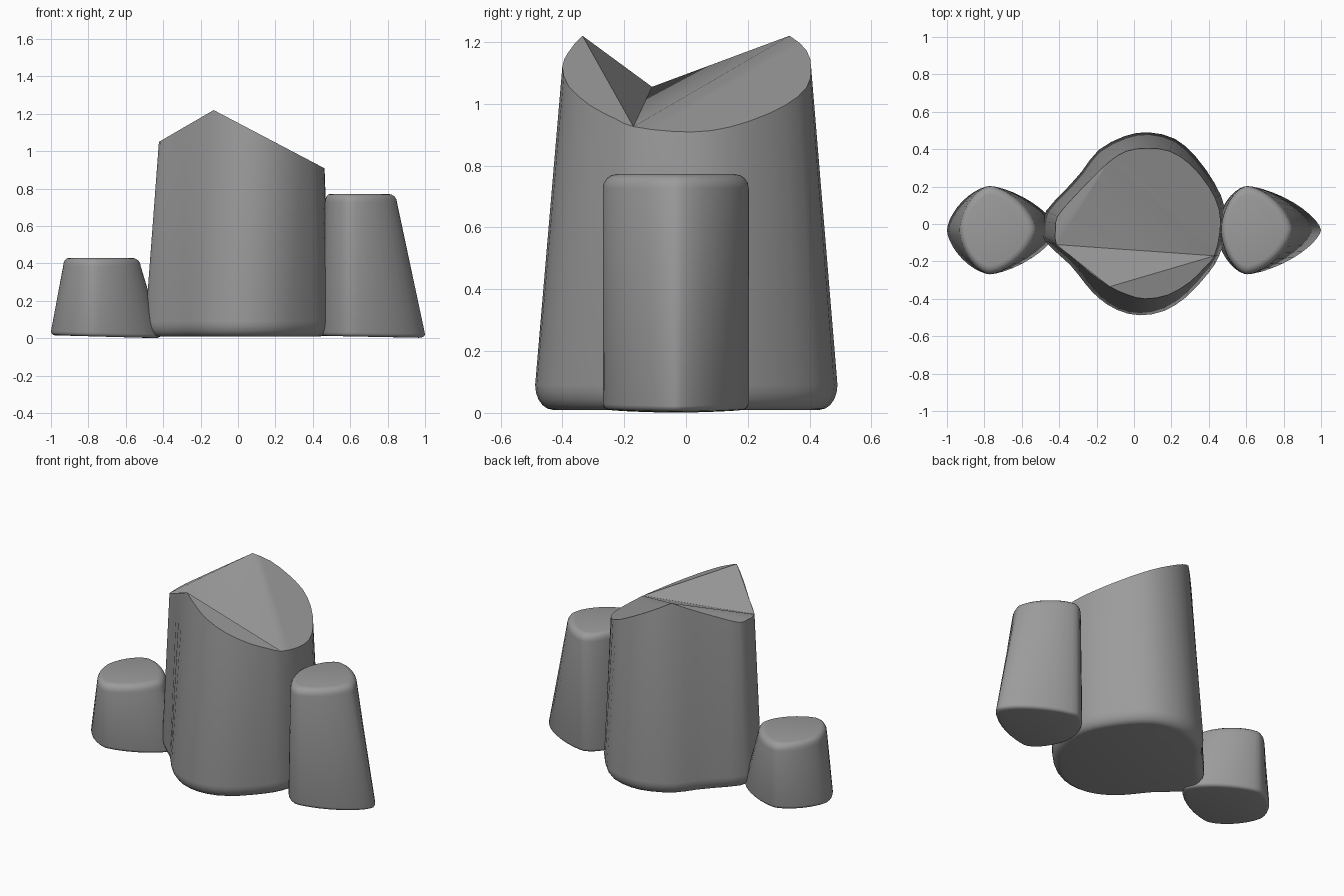
import bpy
from math import sin, cos, pi, copysign

if "Cube" in bpy.data.objects:
    bpy.data.objects.remove(bpy.data.objects["Cube"])

STONE = bpy.data.materials.new("dark_stone")
STONE.diffuse_color = (.33, .33, .33, 1)
STONE.use_nodes = True
STONE.node_tree.nodes["Principled BSDF"].inputs["Base Color"].default_value = STONE.diffuse_color


def make(name, rings, cap_faces=None):
    """Loft closed counter-clockwise rings from bottom to top and cap them."""
    n = len(rings[0])
    verts = [p for r in rings for p in r]
    faces = [tuple(reversed(range(n)))]
    for k in range(len(rings) - 1):
        for i in range(n):
            j = (i + 1) % n
            faces.append((k*n + i, k*n + j, k*n + n + j, k*n + n + i))
    top = (len(rings) - 1) * n
    for f in cap_faces or [range(n)]:
        faces.append(tuple(top + i for i in f))
    mesh = bpy.data.meshes.new(name)
    mesh.from_pydata(verts, [], faces)
    mesh.materials.append(STONE)
    ob = bpy.data.objects.new(name, mesh)
    bpy.context.collection.objects.link(ob)
    bpy.ops.object.select_all(action='DESELECT')
    ob.select_set(True)
    bpy.context.view_layer.objects.active = ob
    bpy.ops.object.shade_smooth_by_angle(angle=pi / 4)


def inset(outline, c, half, d):
    s = 1 - d / half
    return [(c[0] + (x - c[0])*s, c[1] + (y - c[1])*s) for x, y in outline]


def refine(points):
    """Insert a smooth midpoint between each pair of neighbours."""
    n, out = len(points), []
    for i in range(n):
        a, b, c, d = (points[(i + k) % n] for k in (-1, 0, 1, 2))
        out += [b, tuple((9*(q + r) - p - s)/16 for p, q, r, s in zip(a, b, c, d))]
    return out


# Central column: (rim x, y, base x, y), cut by a folded roof
COLUMN = refine([
    (-.415, -.11, -.48, -.09), (-.34, -.17, -.34, -.22), (-.235, -.26, -.26, -.32),
    (-.13, -.335, -.19, -.395), (-.03, -.38, -.09, -.46), (.06, -.40, .03, -.488),
    (.18, -.38, .16, -.465), (.30, -.31, .28, -.39), (.38, -.23, .40, -.26),
    (.43, -.17, .455, -.17), (.46, -.04, .49, -.05), (.455, .08, .485, .09),
    (.40, .20, .43, .22), (.30, .32, .33, .36), (.19, .39, .22, .455),
    (.07, .405, .08, .49), (-.04, .39, -.05, .47), (-.13, .335, -.19, .395),
    (-.23, .24, -.28, .28), (-.33, .135, -.36, .19), (-.41, .04, -.47, .07),
    (-.42, -.03, -.49, -.03)])


def rim_height(x):
    return 1.22 - .525*(x + .13) if x > -.13 else 1.22 + .58*(x + .13)


base = [p[2:] for p in COLUMN]
rings = []
for k in range(6):                      # rounded foot
    t = k/5*pi/2
    rings.append([(x, y, .01 + .08*(1 - cos(t)))
                  for x, y in inset(base, (.03, 0), .47, .055*(1 - sin(t)))])
rings.append([(p[0], p[1], rim_height(p[0])) for p in COLUMN])
# Roof folds: valley from A to B, peaks at P (back) and Q (front)
A, Q, B, P, N = 0, 6, 18, 34, 44
folds = [(A, B, P), (A, Q, B), range(A, Q + 1), range(Q, B + 1),
         range(B, P + 1), list(range(P, N)) + [A]]
make("central_column", rings, folds)


# Side rocks: rounded diamonds of constant depth, tapered in width
def diamond(a, m, b, n=40):
    pts = []
    for i in range(n):
        c, s = cos(2*pi*i/n), sin(2*pi*i/n)
        side = b - m if c > 0 else m - a
        p = min(1 + 1.1*side, 1.35)
        pts.append((m + side*copysign(abs(c)**p, c),
                    -.033 + .236*copysign(abs(s)**p, s)))
    return pts


def side_rock(name, foot, head, m, height, slant):
    lo, hi = diamond(foot[0], m, foot[1]), diamond(head[0], m, head[1])
    r0, r1, out = .02, .045, []
    for k in range(4):
        t = k/3*pi/2
        out.append([(x, y, .01 + slant*(x - m) + r0*(1 - cos(t)))
                    for x, y in inset(lo, (m, -.033), .236, r0*(1 - sin(t)))])
    for k in range(5):
        t = k/4*pi/2
        out.append([(x, y, height - r1*(1 - sin(t)))
                    for x, y in inset(hi, (m, -.033), .236, r1*(1 - cos(t)))])
    make(name, out)


side_rock("left_rock", (-1.0, -.41), (-.935, -.52), -.77, .43, -.028)
side_rock("right_rock", (.44, 1.0), (.465, .85), .605, .772, -.02)
